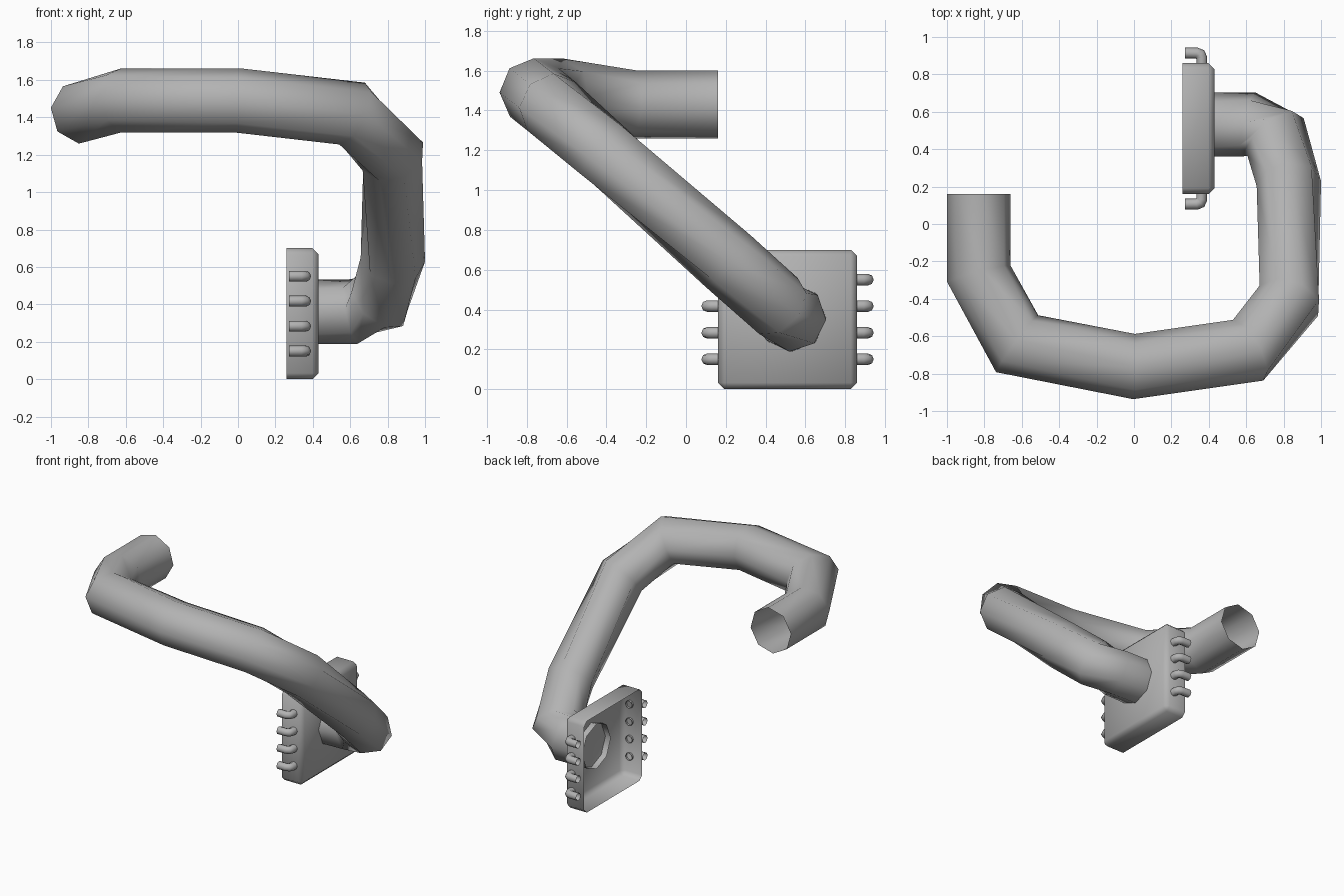
import bpy, bmesh
from math import cos, sin, radians
from mathutils import Vector

if "Cube" in bpy.data.objects:
    bpy.data.objects.remove(bpy.data.objects["Cube"])

grey = bpy.data.materials.new("dark_grey")
grey.diffuse_color = (0.45, 0.45, 0.45, 1)
grey.use_nodes = True
grey.node_tree.nodes["Principled BSDF"].inputs["Base Color"].default_value = grey.diffuse_color


def finish(bm, name, angle):
    bmesh.ops.recalc_face_normals(bm, faces=bm.faces)
    mesh = bpy.data.meshes.new(name)
    bm.to_mesh(mesh)
    bm.free()
    mesh.materials.append(grey)
    ob = bpy.data.objects.new(name, mesh)
    bpy.context.collection.objects.link(ob)
    bpy.ops.object.select_all(action='DESELECT')
    ob.select_set(True)
    bpy.context.view_layer.objects.active = ob
    bpy.ops.object.shade_smooth_by_angle(angle=radians(angle))
    return ob


def sweep(bm, path, radius, phases=(), sides=8):
    """Open-ended upright-framed tube with mitred bends; phases roll the first rings."""
    path = [Vector(p) for p in path]
    dirs = [(b - a).normalized() for a, b in zip(path, path[1:])]
    rings = []
    for i, c in enumerate(path):
        d = dirs[max(i - 1, 0)]
        n = d if i in (0, len(path) - 1) else d + dirs[i]
        u = d.cross(Vector((0, 0, 1))).normalized()
        v = u.cross(d)
        roll = phases[i] if i < len(phases) else 0
        ring = []
        for k in range(sides):
            a = radians(roll + 360 * k / sides)
            r = radius * (u * cos(a) + v * sin(a))
            # slide the corner along the segment onto the mitre plane
            ring.append(bm.verts.new(c + r - d * (r.dot(n) / d.dot(n))))
        rings.append(ring)
    for a, b in zip(rings, rings[1:]):
        for k in range(sides):
            m = (k + 1) % sides
            bm.faces.new((a[k], a[m], b[m], b[k]))


# Main bent pipe
bm = bmesh.new()
sweep(bm, [(-0.83, 0.16, 1.43), (-0.83, -0.265, 1.43), (-0.625, -0.64, 1.49),
           (0, -0.762, 1.49), (0.61, -0.675, 1.42), (0.828, -0.41, 1.19),
           (0.828, 0.215, 0.64), (0.757, 0.465, 0.417), (0.61, 0.532, 0.36),
           (0.385, 0.532, 0.36)],
      0.172, phases=(7, 7, 3))
finish(bm, "bent_pipe", 75)

# Open-backed box with chamfered edges
X0, X1, Y0, Y1, H = 0.26, 0.43, 0.16, 0.86, 0.70
bm = bmesh.new()
bmesh.ops.create_cube(bm, size=1)
bmesh.ops.scale(bm, vec=(X1 - X0, Y1 - Y0, H), verts=bm.verts)
bmesh.ops.translate(bm, vec=((X0 + X1) / 2, (Y0 + Y1) / 2, H / 2), verts=bm.verts)
back = [f for f in bm.faces if f.calc_center_median().x < X0 + 0.01]
bmesh.ops.delete(bm, geom=back, context='FACES_ONLY')
edges = [e for e in bm.edges if not e.is_boundary]
bmesh.ops.bevel(bm, geom=edges, offset=0.032, segments=1, affect='EDGES', profile=0.5)
finish(bm, "connector_box", 50)

# Small hooked pins on both sides
bm = bmesh.new()
yc = (Y0 + Y1) / 2
for z in (0.15, 0.283, 0.417, 0.55):
    for s in (-1, 1):
        sweep(bm, [(0.362, yc + s * 0.335, z), (0.362, yc + s * 0.378, z),
                   (0.354, yc + s * 0.396, z), (0.335, yc + s * 0.404, z),
                   (0.272, yc + s * 0.404, z)], 0.029)
finish(bm, "side_pins", 75)
